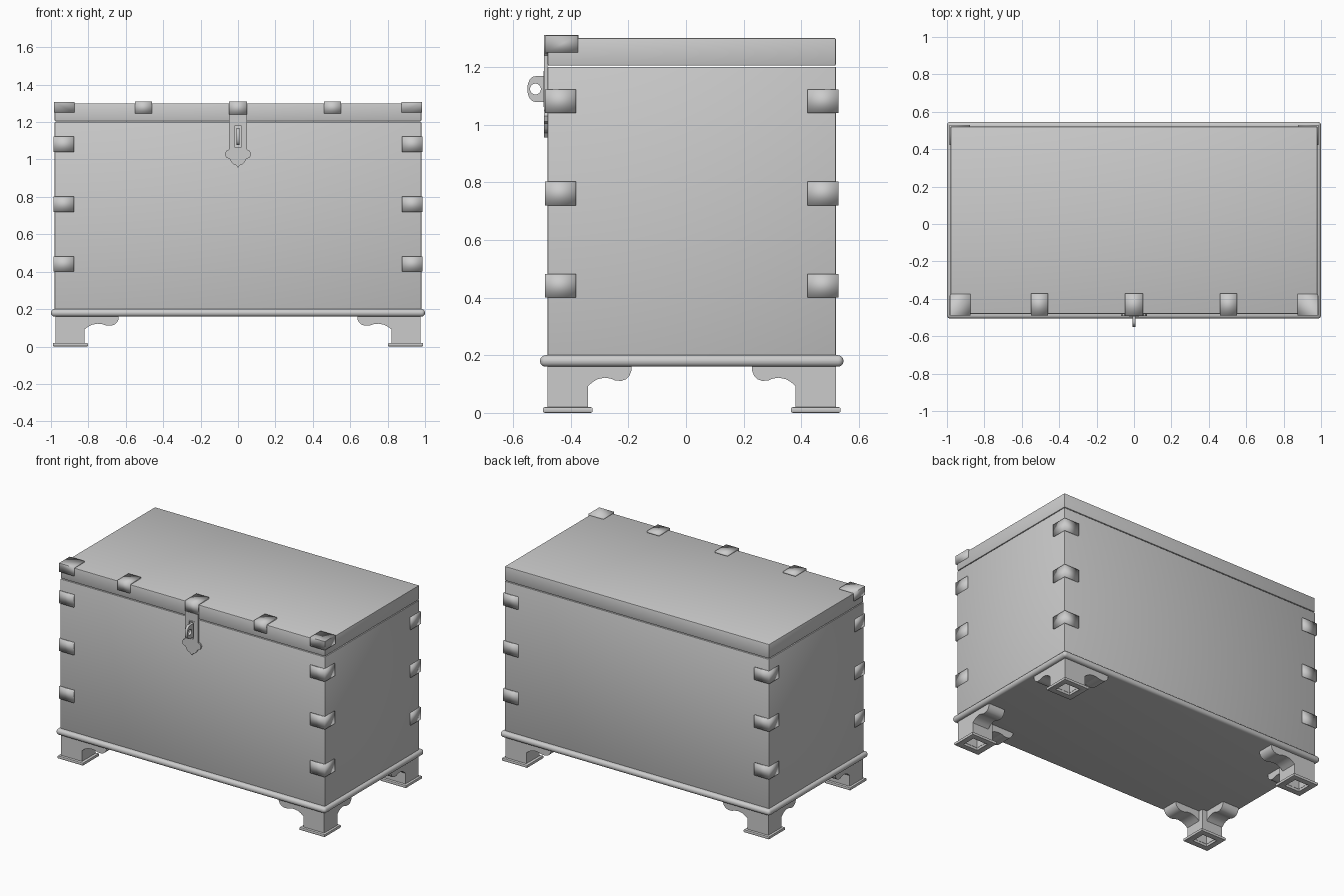
import bpy, bmesh, math
from mathutils import Vector

if "Cube" in bpy.data.objects:
    bpy.data.objects.remove(bpy.data.objects["Cube"])

CENTRE = (0, 0.02, 0)      # chest body centre; all coordinates below are relative to it


def finish(name, bm, mirror=""):
    bmesh.ops.recalc_face_normals(bm, faces=bm.faces)
    me = bpy.data.meshes.new(name)
    bm.to_mesh(me)
    bm.free()
    ob = bpy.data.objects.new(name, me)
    ob.location = CENTRE
    bpy.context.collection.objects.link(ob)
    if mirror:
        m = ob.modifiers.new("mirror", 'MIRROR')
        m.use_axis = ['X' in mirror, 'Y' in mirror, False]
        m.use_mirror_merge = False
    return ob


def cube(lo, hi):
    bm = bmesh.new()
    bmesh.ops.create_cube(bm, size=1)
    for v in bm.verts:
        v.co = [lo[i] + (v.co[i] + 0.5) * (hi[i] - lo[i]) for i in range(3)]
    return bm


def box(name, lo, hi, r, seg=2):
    bm = cube(lo, hi)
    bmesh.ops.bevel(bm, geom=bm.edges[:], offset=r, segments=seg, profile=0.5, affect='EDGES')
    return finish(name, bm)


def fitting(name, lo, hi, keep, mirror=""):
    """Bent metal sheet: only the faces whose normals are in keep, thickened inwards."""
    bm = cube(lo, hi)
    bm.normal_update()
    drop = [f for f in bm.faces if not any(f.normal.dot(Vector(k)) > 0.9 for k in keep)]
    bmesh.ops.delete(bm, geom=drop, context='FACES')
    ob = finish(name, bm, mirror)
    # restore outward direction for the open sheet
    mid = (Vector(lo) + Vector(hi)) / 2
    p = ob.data.polygons[0]
    if (p.center - mid).dot(p.normal) < 0:
        ob.data.flip_normals()
    s = ob.modifiers.new("sheet", 'SOLIDIFY')
    s.thickness, s.offset, s.use_even_offset = 0.012, -1, True
    return ob


def plate(name, loops, axis, a, b, mirror="", r=0):
    """Outline (first loop) with holes (other loops), extruded along an axis from a to b."""
    def place(u, v):
        return {'x': (a, u, v), 'y': (u, a, v), 'z': (u, v, a)}[axis]
    bm = bmesh.new()
    for loop in loops:
        vs = [bm.verts.new(place(u, v)) for u, v in loop]
        for i in range(len(vs)):
            bm.edges.new((vs[i - 1], vs[i]))
    bmesh.ops.triangle_fill(bm, edges=bm.edges[:], use_beauty=True)
    ext = bmesh.ops.extrude_face_region(bm, geom=bm.faces[:], use_keep_orig=True)
    move = Vector([(b - a) if c == axis else 0 for c in "xyz"])
    bmesh.ops.translate(bm, vec=move, verts=[e for e in ext['geom'] if isinstance(e, bmesh.types.BMVert)])
    bmesh.ops.recalc_face_normals(bm, faces=bm.faces)
    bmesh.ops.dissolve_limit(bm, angle_limit=0.01, verts=bm.verts[:], edges=bm.edges[:])
    if r:
        i = "xyz".index(axis)
        rim = [e for e in bm.edges if abs(e.verts[0].co[i] - e.verts[1].co[i]) < 1e-5
               and e.calc_face_angle(0) > 1]
        bmesh.ops.bevel(bm, geom=rim, offset=r, segments=2, profile=0.5, affect='EDGES')
    return finish(name, bm, mirror)


def rect(x0, y0, x1, y1):
    return [(x0, y0), (x1, y0), (x1, y1), (x0, y1)]


# chest body, lid and rounded base moulding
box("chest_body", (-0.98, -0.50, 0.19), (0.98, 0.50, 1.20), 0.003)
box("chest_lid", (-0.98, -0.50, 1.204), (0.98, 0.50, 1.30), 0.005)
box("base_moulding", (-1.0, -0.526, 0.16), (1.0, 0.526, 0.20), 0.019, 5)

# bracket feet: hollow leg, pad and two scrolled brackets
X, Y, W, D = -0.975, -0.50, 0.155, 0.14
hole = rect(X + 0.025, Y + 0.025, X + W - 0.025, Y + D - 0.025)
plate("foot_leg", [rect(X, Y, X + W, Y + D), hole], 'z', 0.018, 0.165, "XY")
plate("foot_pad", [rect(X - 0.015, Y - 0.016, X + W + 0.018, Y + D + 0.016), hole],
      'z', 0, 0.02, "XY", 0.006)
scroll = [(0, 0.165), (0, 0.092), (0.018, 0.106), (0.04, 0.117), (0.07, 0.122), (0.095, 0.119),
          (0.115, 0.112), (0.14, 0.111), (0.16, 0.117), (0.174, 0.13), (0.182, 0.147), (0.182, 0.165)]
plate("foot_bracket_long", [[(X + W + u, z) for u, z in scroll]], 'y', Y, Y + 0.11, "XY")
plate("foot_bracket_short", [[(Y + D + u * 0.83, z) for u, z in scroll]], 'x', X, X + 0.12, "XY")

# metal straps round the four upright corners
LEFT, FRONT, TOP = (-1, 0, 0), (0, -1, 0), (0, 0, 1)
for z in (0.40, 0.72, 1.04):
    fitting("corner_strap", (-0.986, -0.509, z), (-0.876, -0.402, z + 0.082), (LEFT, FRONT), "XY")

# lid corner caps, lid clips and the bent top of the hasp
fitting("lid_corner_cap", (-0.985, -0.508, 1.25), (-0.875, -0.395, 1.308), (LEFT, FRONT, TOP), "X")
fitting("lid_clip", (-0.551, -0.508, 1.245), (-0.46, -0.392, 1.31), (FRONT, TOP), "X")
fitting("hasp_top", (-0.047, -0.512, 1.24), (0.047, -0.392, 1.31), (FRONT, TOP))

# hasp plate with lobed end and slot
half = [(0.047, 1.24), (0.047, 1.065), (0.05, 1.051), (0.062, 1.046), (0.07, 1.03), (0.064, 1.011),
        (0.045, 1.003), (0.036, 0.986), (0.026, 0.975), (0.012, 0.971)]
outline = half + [(0, 0.955)] + [(-x, z) for x, z in reversed(half)]
plate("hasp_plate", [outline, rect(-0.024, 1.062, 0.024, 1.184)], 'y', -0.512, -0.501)
plate("hasp_slot_rim", [rect(-0.026, 1.060, 0.026, 1.186), rect(-0.018, 1.068, 0.018, 1.178)],
      'y', -0.515, -0.503)

# staple with padlock eye
cy, cz = -0.538, 1.123
arc = [(cy - 0.032 * math.sin(t) ** 0.8, cz + 0.045 * math.cos(t))
       for t in (math.pi * i / 12 for i in range(1, 12))]
eye = [(cy - 0.004 + 0.019 * math.cos(t), cz + 0.019 * math.sin(t))
       for t in (math.tau * i / 16 for i in range(16))]
plate("staple", [[(-0.495, cz + 0.045), (cy, cz + 0.045)] + arc + [(cy, cz - 0.045), (-0.495, cz - 0.045)], eye],
      'x', -0.009, 0.009)

# smooth the rounded parts, keep hard edges crisp
for ob in bpy.context.collection.objects:
    ob.select_set(True)
    bpy.context.view_layer.objects.active = ob
bpy.ops.object.shade_smooth_by_angle(angle=math.radians(35))
